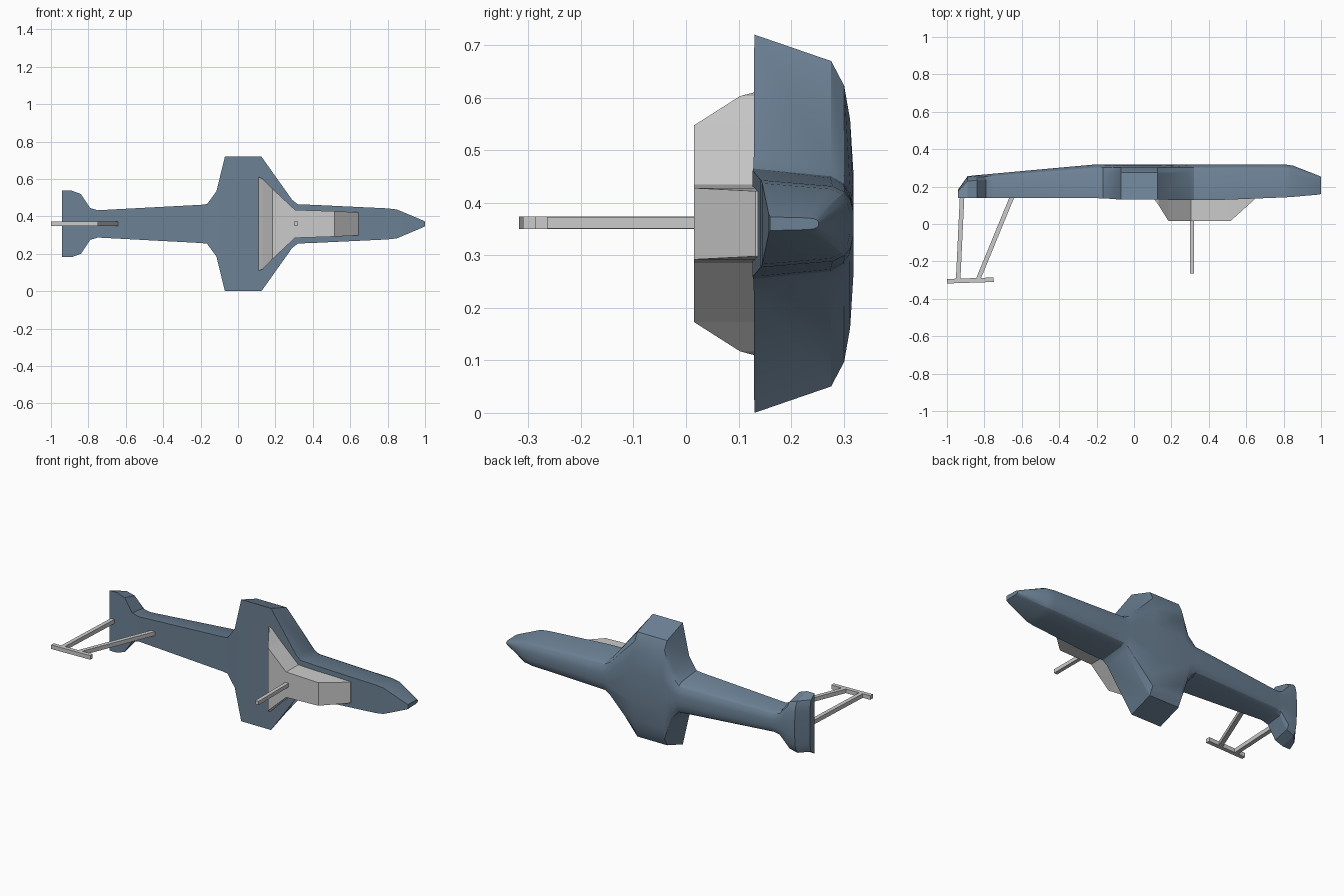
import bpy, bmesh, math
from mathutils import Vector, Matrix

if "Cube" in bpy.data.objects:
    bpy.data.objects.remove(bpy.data.objects["Cube"])

ZC = 0.36  # height of the long axis


def finish(name, bm, mat=None, smooth=None):
    bmesh.ops.recalc_face_normals(bm, faces=bm.faces)
    mesh = bpy.data.meshes.new(name)
    bm.to_mesh(mesh)
    bm.free()
    ob = bpy.data.objects.new(name, mesh)
    bpy.context.collection.objects.link(ob)
    if mat:
        mesh.materials.append(mat)
    if smooth:
        bpy.ops.object.select_all(action='DESELECT')
        ob.select_set(True)
        bpy.context.view_layer.objects.active = ob
        bpy.ops.object.shade_smooth_by_angle(angle=math.radians(smooth))
    return ob


def loft(name, stations, half, mat=None, smooth=None):
    """stations: (x, half width, front y, back y); half: (width, depth) fractions."""
    section = half + [(-w, d) for w, d in reversed(half)]
    bm = bmesh.new()
    rings = [[bm.verts.new((x, f + (b - f) * d, ZC + h * w)) for w, d in section]
             for x, h, f, b in stations]
    n = len(section)
    for r, s in zip(rings, rings[1:]):
        for i in range(n):
            j = (i + 1) % n
            bm.faces.new((r[i], r[j], s[j], s[i]))
    bm.faces.new(rings[0])
    bm.faces.new(rings[-1])
    return finish(name, bm, mat, smooth)


def bar(name, a, b, t=0.024):
    """Square bar between two (x, y) points."""
    a, b = Vector((*a, ZC + 0.002)), Vector((*b, ZC + 0.002))
    d = b - a
    bm = bmesh.new()
    bmesh.ops.create_cube(bm, size=1)
    m = (Matrix.Translation((a + b) / 2) @ Matrix.Rotation(math.atan2(d.y, d.x), 4, 'Z')
         @ Matrix.Diagonal((d.length, t, t, 1)))
    bmesh.ops.transform(bm, matrix=m, verts=bm.verts)
    return finish(name, bm)


blue = bpy.data.materials.new("steel_blue")
blue.diffuse_color = (0.15, 0.22, 0.30, 1)
blue.use_nodes = True
blue.node_tree.nodes["Principled BSDF"].inputs["Base Color"].default_value = blue.diffuse_color

# Body: tail fin, fuselage, wings and nose in one domed loft
loft("body", [
    (-0.94, 0.178, 0.140, 0.185), (-0.89, 0.178, 0.140, 0.256),
    (-0.84, 0.160, 0.140, 0.262), (-0.79, 0.085, 0.140, 0.266),
    (-0.75, 0.073, 0.140, 0.270), (-0.20, 0.102, 0.138, 0.320),
    (-0.165, 0.106, 0.137, 0.320), (-0.115, 0.175, 0.134, 0.320),
    (-0.07, 0.36, 0.130, 0.320), (0.125, 0.36, 0.130, 0.320),
    (0.29, 0.128, 0.129, 0.320), (0.32, 0.105, 0.128, 0.320),
    (0.42, 0.101, 0.127, 0.320), (0.80, 0.083, 0.142, 0.320),
    (0.85, 0.077, 0.145, 0.313), (0.985, 0.020, 0.157, 0.260),
    (1.0, 0.013, 0.160, 0.253),
], [(1, 0), (0.86, 0.77), (0.73, 0.9), (0.55, 0.96), (0.25, 0.995)], blue, 25)

# Belly pod: wedge that flares to a wide tail edge
loft("belly_pod", [
    (0.11, 0.25, 0.130, 0.15), (0.13, 0.243, 0.103, 0.15),
    (0.185, 0.187, 0.015, 0.15), (0.305, 0.075, 0.015, 0.15),
    (0.515, 0.068, 0.015, 0.15), (0.645, 0.062, 0.132, 0.15),
], [(1, 0), (1, 1)])

# Mast and tail skid
bar("mast", (0.31, 0.02), (0.31, -0.265), 0.022)
bar("skid_rear_strut", (-0.919, 0.15), (-0.94, -0.295))
bar("skid_front_strut", (-0.65, 0.15), (-0.833, -0.295))
bar("skid_foot", (-1.0, -0.306), (-0.75, -0.298))
